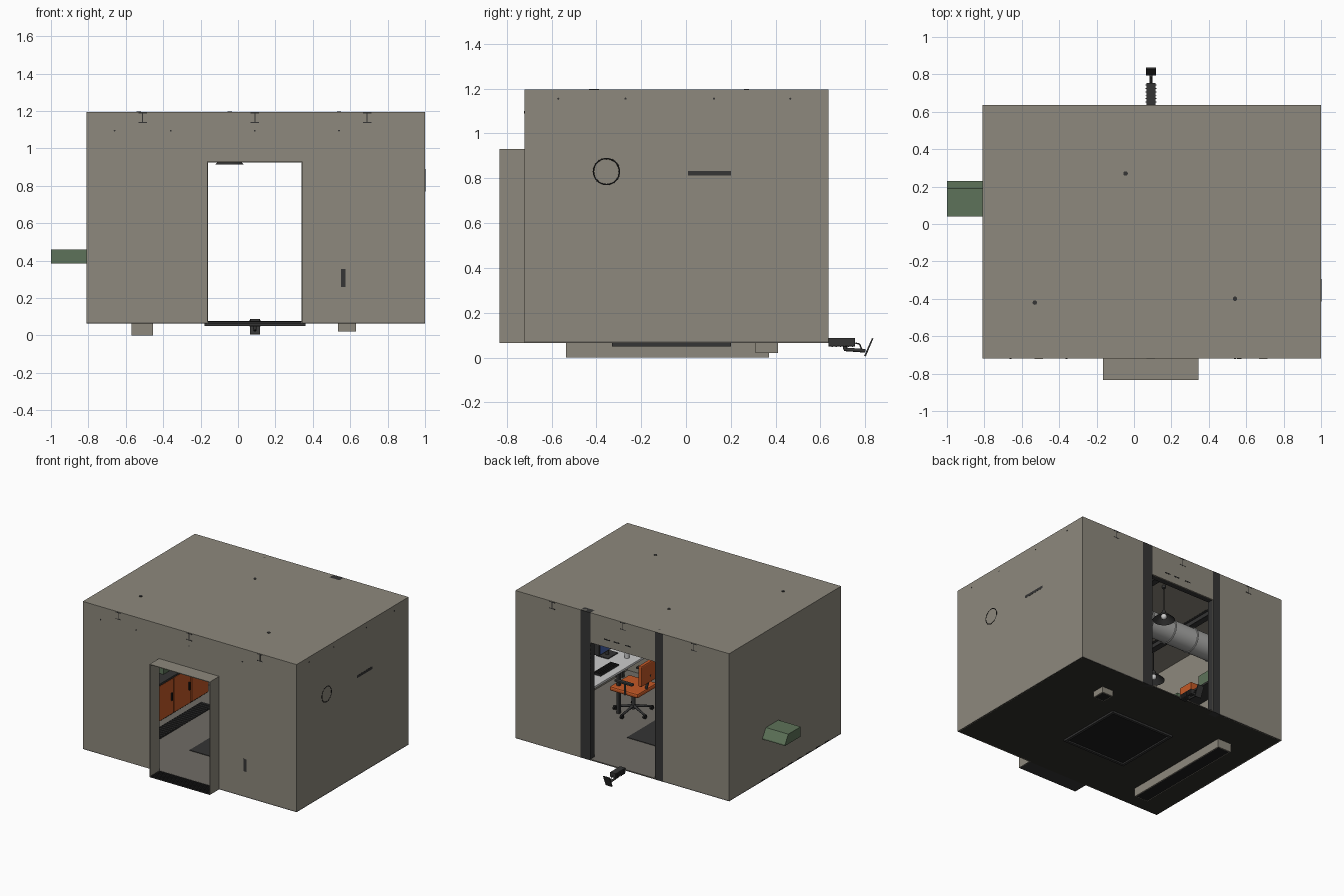
import bpy, bmesh, math
from mathutils import Vector

if "Cube" in bpy.data.objects:
    bpy.data.objects.remove(bpy.data.objects["Cube"])

COL = dict(wall=(.27, .25, .205, 1), dark=(.035, .035, .035, 1), black=(.012, .012, .012, 1),
           floor=(.16, .15, .13, 1), orange=(.55, .1, .02, 1), green=(.11, .17, .1, 1),
           white=(.75, .75, .72, 1), blue=(.06, .12, .4, 1), metal=(.4, .4, .39, 1),
           red=(.4, .03, .02, 1), under=(.03, .028, .024, 1))
MATS = {}
for k, c in COL.items():
    MATS[k] = bpy.data.materials.new(k)
    MATS[k].diffuse_color = c


def finish(name, bm, col):
    me = bpy.data.meshes.new(name)
    bmesh.ops.recalc_face_normals(bm, faces=bm.faces)
    bm.to_mesh(me)
    bm.free()
    ob = bpy.data.objects.new(name, me)
    me.materials.append(MATS[col])
    bpy.context.collection.objects.link(ob)
    return ob


def box(name, x, y, z, col='wall', bevel=0):
    bm = bmesh.new()
    bmesh.ops.create_cube(bm, size=1)
    for v in bm.verts:
        v.co = [r[0] + (c + .5) * (r[1] - r[0]) for c, r in zip(v.co, (x, y, z))]
    if bevel:
        bmesh.ops.bevel(bm, geom=bm.edges[:], offset=bevel, segments=2, affect='EDGES', profile=.5)
    return finish(name, bm, col)


def rod(name, a, b, r, col='dark', r2=None, n=20, caps=True):
    a, b = Vector(a), Vector(b)
    bm = bmesh.new()
    bmesh.ops.create_cone(bm, cap_ends=caps, segments=n, radius1=r, radius2=r if r2 is None else r2,
                          depth=(b - a).length)
    q = (b - a).to_track_quat('Z', 'Y')
    for v in bm.verts:
        v.co = q @ v.co + (a + b) / 2
    for f in bm.faces:
        f.smooth = len(f.verts) == 4
    return finish(name, bm, col)


def prism(name, yz, x0, x1, col):
    bm = bmesh.new()
    f = bm.faces.new([bm.verts.new((x0, *p)) for p in yz])
    ext = bmesh.ops.extrude_face_region(bm, geom=[f])['geom']
    bmesh.ops.translate(bm, vec=(x1 - x0, 0, 0), verts=[v for v in ext if isinstance(v, bmesh.types.BMVert)])
    return finish(name, bm, col)


def torus(name, c, r, w, col='black'):
    bpy.ops.mesh.primitive_torus_add(location=c, rotation=(0, math.pi / 2, 0), major_radius=r,
                                     minor_radius=w, major_segments=32, minor_segments=8)
    ob = bpy.context.object
    ob.name = name
    ob.data.materials.append(MATS[col])


X0, X1, Y0, Y1, Z0, Z1, T = -.81, 1, -.72, .635, .065, 1.195, .008

# room shell
box('floor', (X0, X1), (Y0, Y1), (Z0 + .001, Z0 + T), 'floor')
box('floor_underside', (X0, X1), (Y0, Y1), (Z0, Z0 + .001), 'under')
box('roof', (X0, X1), (Y0, Y1), (Z1 - T, Z1))
box('left_wall', (X0, X0 + T), (Y0, Y1), (Z0, Z1))
box('right_wall', (X1 - T, X1), (Y0, Y1), (Z0, Z1))
for side, y, xa, xb, top in (('front', (Y0, Y0 + T), -.165, .345, .93), ('back', (Y1 - T, Y1), -.184, .365, .965)):
    box(side + '_wall_left', (X0, xa), y, (Z0, Z1))
    box(side + '_wall_right', (xb, X1), y, (Z0, Z1))
    box(side + '_lintel', (xa, xb), y, (top, Z1))

# front door tunnel and treaded threshold
box('tunnel_left', (-.165, -.160), (-.833, Y0), (Z0, .93))
box('tunnel_right', (.340, .345), (-.833, Y0), (Z0, .93))
box('tunnel_top', (-.165, .345), (-.833, Y0), (.925, .93))
box('threshold', (-.165, .345), (-.833, Y0), (Z0, Z0 + .005), 'dark')
for i in range(7):
    y = -.826 + i * .016
    box('tread', (-.16, .34), (y, y + .006), (Z0 + .005, Z0 + .009), 'black')

# back door columns and header
for x in ((.365, .45), (-.25, -.184)):
    box('door_column', x, (Y1 - .05, Y1 + .001), (Z0, Z1), 'dark')
box('door_header', (-.184, .365), (Y1 - .05, Y1 - T), (.965, 1.0), 'dark')
for x in (.02, .12, .2):
    box('header_slot', (x, x + .05), (Y1 - T, Y1 + .001), (1.02, 1.028), 'black')

# ceiling I-beams
for x in (-.51, .09, .69):
    box('beam_web', (x - .003, x + .003), (Y0 - .001, Y1 + .001), (1.14, 1.19), 'dark')
    for z in (1.136, 1.186):
        box('beam_flange', (x - .023, x + .023), (Y0 - .001, Y1 + .001), (z, z + .005), 'dark')

# wall bolts
for x in (-.66, -.36, .09, .54):
    rod('front_bolt', (x, Y0 - .002, 1.095), (x, Y0 + .03, 1.095), .005, n=8)
for y in (-.57, -.27, .125, .465):
    rod('side_bolt', (X1 + .001, y, 1.155), (X1 - .03, y, 1.155), .005, n=8)
for i in range(8):
    y = .2 - i * .11
    box('left_wall_vent', (X0 - .001, X0), (y, y + .05), (.067, .075), 'black')

# underfloor: hatch, trench, sump
box('hatch_pan', (-.16, .34), (-.31, .18), (.061, Z0), 'black')
for x, y in (((-.18, -.16), (-.33, .2)), ((.34, .36), (-.33, .2)), ((-.16, .34), (-.33, -.31)), ((-.16, .34), (.18, .2))):
    box('hatch_frame', x, y, (.05, Z0), 'dark')
box('floor_hatch', (-.18, .36), (-.33, .2), (Z0 + T, Z0 + T + .004), 'dark')


def well(name, x, y, z):
    w = .008
    for xs, ys in (((x[0], x[0] + w), y), ((x[1] - w, x[1]), y), (x, (y[0], y[0] + w)), (x, (y[1] - w, y[1]))):
        box(name + '_side', xs, ys, (z, Z0))
    box(name + '_bottom', (x[0] + w, x[1] - w), (y[0] + w, y[1] - w), (z + .001, z + .005), 'black')


well('trench', (-.57, -.455), (-.535, .37), 0)
well('sump', (.535, .63), (.31, .41), .02)
box('trench_cover', (-.57, -.455), (-.535, .37), (Z0 + T, Z0 + T + .002), 'black')
for i in range(30):
    y = -.53 + i * .03
    box('grate_bar', (-.565, -.46), (y, y + .008), (Z0 + T + .002, Z0 + T + .006), 'dark')

# green wall unit projecting left
prism('green_unit', [(.04, .385), (.23, .385), (.23, .395), (.19, .46), (.04, .46)], -1, -.66, 'green')

# rear bracket device
box('device_body', (.067, .115), (Y1, .755), (.05, .088), 'dark', .003)
for i in range(6):
    y = .65 + i * .018
    box('device_fin', (.062, .12), (y, y + .005), (.048, .082), 'dark')
rod('device_arm', (.09, .705, .037), (.09, .80, .03), .008)
rod('device_post', (.09, .71, .05), (.09, .71, .035), .01)
prism('device_plate', [(.795, .008), (.802, .005), (.836, .085), (.83, .087)], .065, .118, 'dark')
pts = [(.09, .755, .065), (.09, .775, .06), (.09, .78, .045), (.09, .79, .03)]
for a, b in zip(pts, pts[1:]):
    rod('device_cable', a, b, .003, n=8)

# pendant lamps
for x, y in ((-.045, .27), (-.53, -.42), (.54, -.40)):
    rod('lamp_canopy', (x, y, 1.165), (x, y, Z1 + .003), .012)
    rod('lamp_cord', (x, y, .96), (x, y, 1.17), .004, n=8)
    rod('lamp_shade', (x, y, .913), (x, y, .965), .078, r2=.02, n=32, caps=False)
    rod('lamp_cap', (x, y, .96), (x, y, .985), .02, r2=.012)
    bpy.ops.mesh.primitive_uv_sphere_add(segments=16, ring_count=10, radius=.022, location=(x, y, .938))
    bpy.context.object.name = 'lamp_bulb'
    bpy.context.object.data.materials.append(MATS['white'])

# ceiling duct with ribs
rod('duct', (X0 + T, .01, 1.032), (X1 - T, .01, 1.032), .088, 'metal', n=32)
for i in range(9):
    torus('duct_rib', (-.7 + i * .2, .01, 1.032), .088, .006, 'metal')

# left credenza with orange doors, equipment and shelf
box('cabinet_body', (X0 + T, -.61), (-.55, .5), (.085, .37), 'dark')
box('cabinet_top', (X0 + T, -.59), (-.56, .51), (.37, .385), 'dark')
for i in range(5):
    y = -.545 + i * .21
    box('cabinet_door', (-.61, -.597), (y, y + .2), (.095, .362), 'orange', .003)
    box('door_handle', (-.597, -.589), (y + .17, y + .18), (.2, .26), 'black')
for y, h, c in ((-.5, .12, 'dark'), (-.22, .16, 'black'), (.3, .14, 'dark')):
    box('equipment', (-.79, -.64), (y, y + .18), (.385, .385 + h), c, .005)
    for j in range(3):
        rod('dial', (-.64, y + .04 + j * .05, .44), (-.63, y + .04 + j * .05, .44), .014, 'metal')
box('left_shelf', (X0 + T, -.65), (-.5, .3), (.74, .755), 'dark')
for y, c, h in ((-.45, 'green', .07), (-.3, 'orange', .09), (-.1, 'green', .1), (.1, 'orange', .06)):
    box('storage_box', (-.79, -.67), (y, y + .12), (.755, .755 + h), c)

# right-hand desk
box('desk_top', (.62, X1 - T), (-.62, .42), (.385, .403), 'white', .003)
for y in (-.6, -.1, .4):
    for x in (.64, .96):
        box('desk_leg', (x - .012, x + .012), (y - .012, y + .012), (Z0 + T, .385), 'dark')
    box('desk_rail', (.64, .96), (y - .008, y + .008), (.35, .37), 'dark')
box('drawer_unit', (.68, .97), (.16, .38), (.1, .375), 'metal')
for y in (-.26, .08):
    box('monitor', (.82, .86), (y - .14, y + .14), (.45, .63), 'dark', .004)
    box('monitor_screen', (.817, .821), (y - .128, y + .128), (.462, .618), 'blue')
    rod('monitor_stem', (.85, y, .403), (.85, y, .46), .014)
    box('monitor_foot', (.80, .90), (y - .06, y + .06), (.403, .409), 'dark')
box('keyboard', (.68, .75), (-.16, .06), (.403, .413), 'dark')
for i in range(4):
    box('key_row', (.685 + i * .016, .697 + i * .016), (-.15, .05), (.413, .417), 'black')
rod('mug', (.71, -.3, .403), (.71, -.3, .445), .018, 'white')
box('papers', (.66, .77), (-.52, -.38), (.403, .408), 'white')

# right wall shelf and clock
box('wall_shelf', (.85, X1 + .001), (.01, .20), (.812, .832), 'dark')
torus('clock_rim', (X1 - .002, -.355, .83), .058, .004)
rod('clock_face', (.975, -.355, .83), (X1 - T, -.355, .83), .056, 'white', n=32)

# extinguisher on the front wall
box('front_bracket', (.55, .575), (Y0 - .001, Y0 + .03), (.26, .355), 'dark')
rod('extinguisher', (.562, Y0 + .06, .2), (.562, Y0 + .06, .36), .035, 'red')
rod('extinguisher_neck', (.562, Y0 + .06, .36), (.562, Y0 + .06, .39), .03, 'dark', r2=.01)

# swivel chair
cx, cy = .565, -.17
rod('chair_post', (cx, cy, .1), (cx, cy, .25), .014)
for i in range(5):
    t = i * math.tau / 5 + .3
    ex, ey = cx + .135 * math.cos(t), cy + .135 * math.sin(t)
    rod('chair_spoke', (cx, cy, .125), (ex, ey, .1), .011, r2=.007, n=8)
    rod('castor', (ex - .008, ey, .09), (ex + .008, ey, .09), .016, 'black', n=14)
box('chair_seat', (cx - .12, cx + .12), (cy - .12, cy + .12), (.25, .285), 'orange', .012)
box('chair_back', (cx - .145, cx - .115), (cy - .11, cy + .11), (.34, .5), 'orange', .01)
rod('chair_back_bar', (cx - .1, cy, .25), (cx - .14, cy, .4), .01)
for s in (-1, 1):
    y = cy + s * .13
    rod('arm_post', (cx - .02, y, .26), (cx - .02, y, .345), .008, n=10)
    box('arm_rest', (cx - .09, cx + .06), (y - .015, y + .015), (.345, .36), 'dark', .004)

for m in bpy.data.materials:
    if m.users and not m.is_grease_pencil:
        m.use_nodes = True
        m.node_tree.nodes["Principled BSDF"].inputs["Base Color"].default_value = m.diffuse_color
